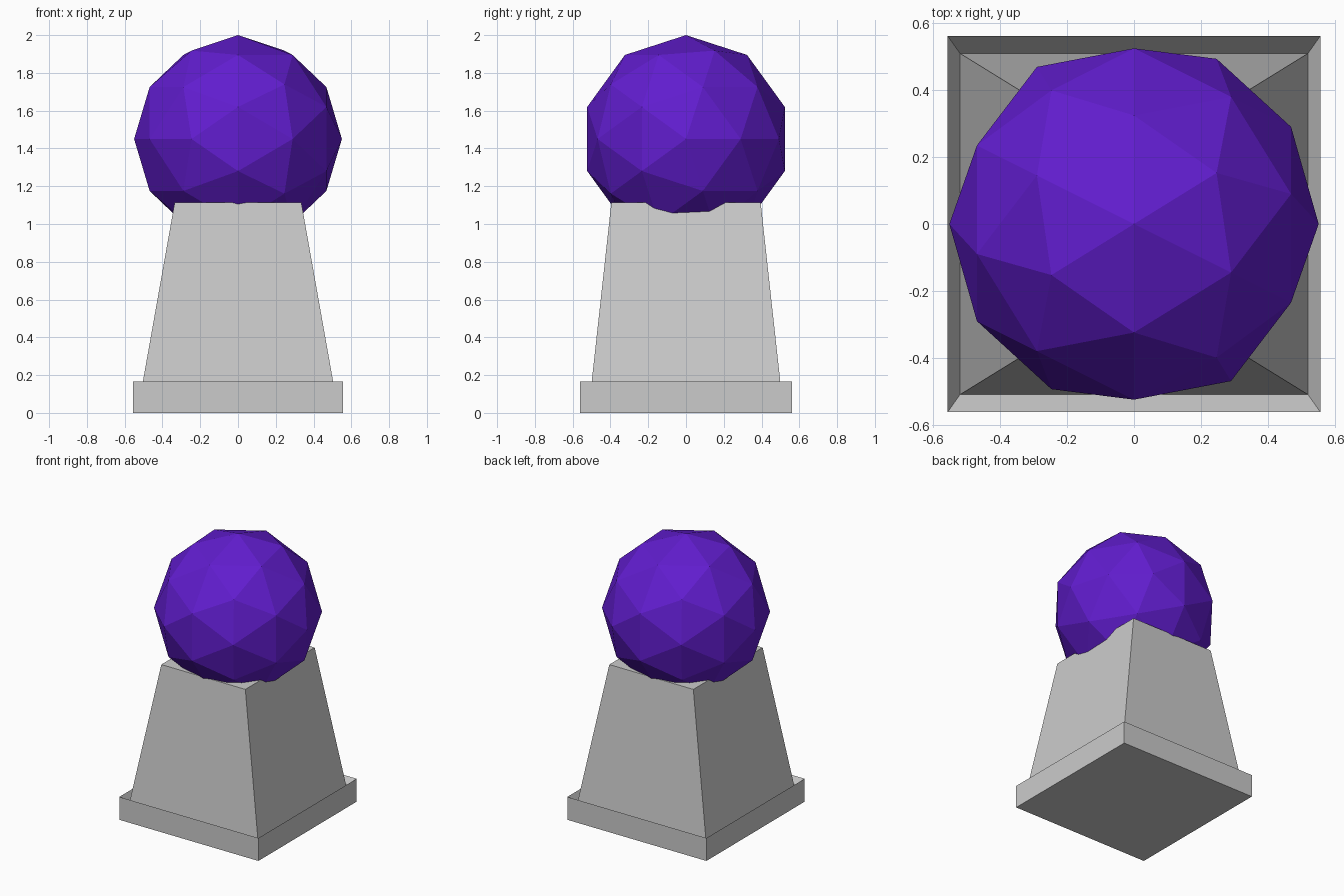
import bpy, bmesh
from mathutils import Matrix

if "Cube" in bpy.data.objects:
    bpy.data.objects.remove(bpy.data.objects["Cube"])

def finish(name, bm):
    bmesh.ops.recalc_face_normals(bm, faces=bm.faces)
    me = bpy.data.meshes.new(name)
    bm.to_mesh(me)
    bm.free()
    ob = bpy.data.objects.new(name, me)
    bpy.context.collection.objects.link(ob)
    return ob

# Pedestal: plinth, lip sloping inward to a groove, tapered shaft
sections = [(0.555, 0.56, 0.0), (0.555, 0.56, 0.165),
            (0.518, 0.508, 0.085), (0.335, 0.395, 1.115)]
bm = bmesh.new()
rings = [[bm.verts.new((sx * x, sy * y, z))
          for sx, sy in ((-1, -1), (1, -1), (1, 1), (-1, 1))]
         for x, y, z in sections]
for a, b in zip(rings, rings[1:]):
    for i in range(4):
        j = (i + 1) % 4
        bm.faces.new((a[i], a[j], b[j], b[i]))
bm.faces.new(rings[0][::-1])
bm.faces.new(rings[-1])
finish("pedestal", bm)

# Faceted ball, turned so its poles lie along x
bm = bmesh.new()
turn = Matrix(((0, 0, 1, 0), (1, 0, 0, 0), (0, 1, 0, 0), (0, 0, 0, 1)))
bmesh.ops.create_icosphere(bm, subdivisions=2, radius=0.55,
                           matrix=Matrix.Translation((0, 0, 1.45)) @ turn)
ball = finish("ball", bm)
mat = bpy.data.materials.new("purple")
mat.diffuse_color = (0.12, 0.012, 0.62, 1)
mat.use_nodes = True
mat.node_tree.nodes["Principled BSDF"].inputs["Base Color"].default_value = mat.diffuse_color
ball.data.materials.append(mat)
